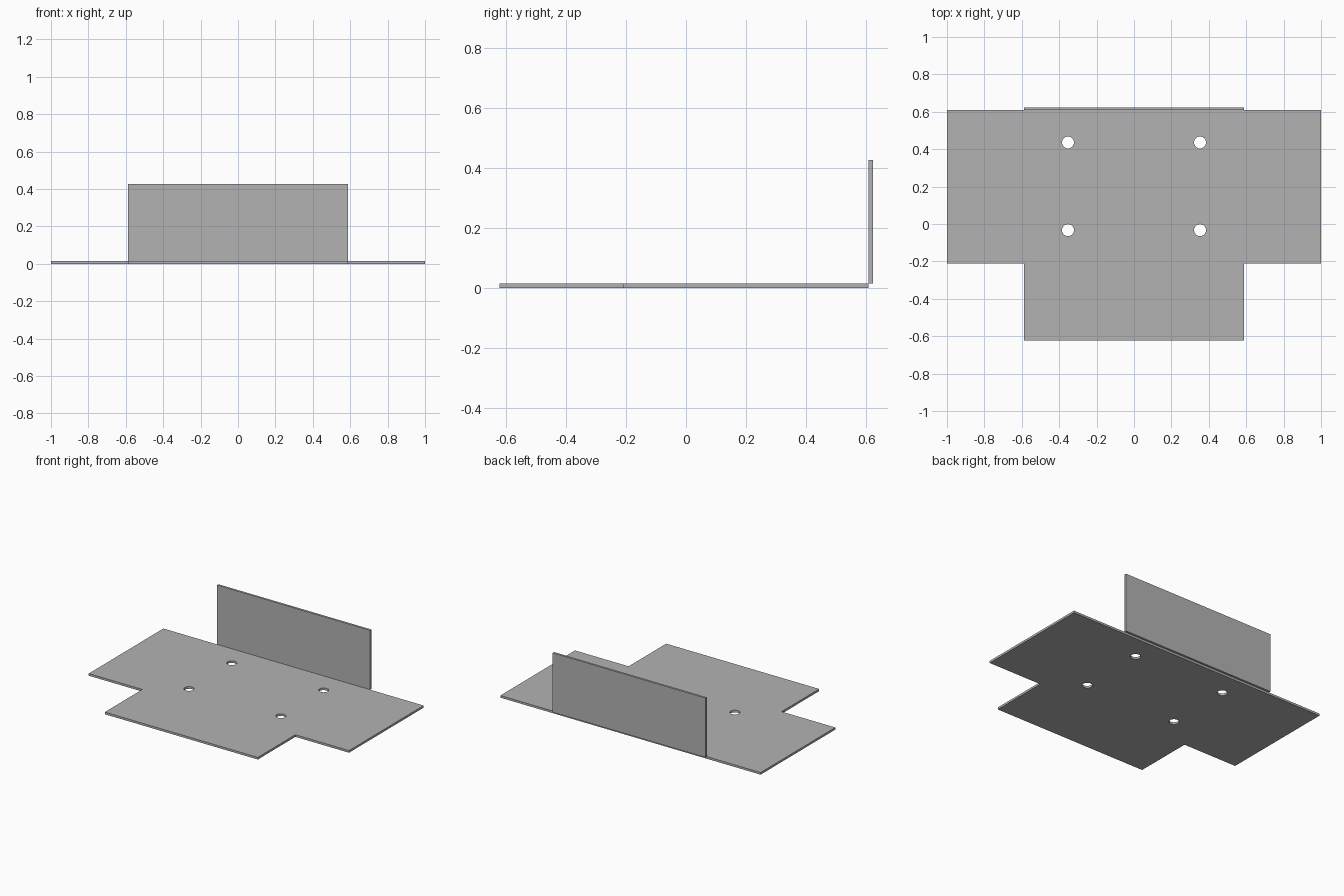
import bpy
import bmesh
import math

cube = bpy.data.objects.get("Cube")
if cube:
    bpy.data.objects.remove(cube, do_unlink=True)

THICK = 0.015
TAB_X = 0.588      # half width of the front tab and the upright panel
FRONT, STEP, BACK = -0.622, -0.21, 0.609

# Plain sheet metal grey
grey = bpy.data.materials.new("sheet_grey")
grey.use_nodes = True
color = (0.45, 0.45, 0.45, 1)
grey.diffuse_color = color
grey.node_tree.nodes["Principled BSDF"].inputs["Base Color"].default_value = color


def finish(obj):
    obj.data.materials.clear()
    obj.data.materials.append(grey)
    bpy.ops.object.select_all(action="DESELECT")
    obj.select_set(True)
    bpy.context.view_layer.objects.active = obj
    bpy.ops.object.shade_smooth_by_angle(angle=math.radians(30))


def flat_sheet(name, loops, thickness):
    """Filled outline with holes, extruded upward from z = 0."""
    curve = bpy.data.curves.new(name, "CURVE")
    curve.dimensions = "2D"
    curve.fill_mode = "BOTH"
    curve.extrude = thickness / 2
    for loop in loops:
        spline = curve.splines.new("POLY")
        spline.points.add(len(loop) - 1)
        for point, (x, y) in zip(spline.points, loop):
            point.co = (x, y, 0, 1)
        spline.use_cyclic_u = True
    obj = bpy.data.objects.new(name, curve)
    bpy.context.collection.objects.link(obj)
    bpy.ops.object.select_all(action="DESELECT")
    obj.select_set(True)
    bpy.context.view_layer.objects.active = obj
    bpy.ops.object.convert(target="MESH")
    obj = bpy.context.object

    # Weld the caps to the rim and lift onto the floor
    bm = bmesh.new()
    bm.from_mesh(obj.data)
    bmesh.ops.remove_doubles(bm, verts=bm.verts, dist=0.0001)
    bmesh.ops.translate(bm, verts=bm.verts, vec=(0, 0, thickness / 2))
    bmesh.ops.recalc_face_normals(bm, faces=bm.faces)
    bm.to_mesh(obj.data)
    bm.free()
    finish(obj)
    return obj


def circle(cx, cy, radius, count=32):
    return [(cx + radius * math.cos(math.tau * i / count),
             cy + radius * math.sin(math.tau * i / count)) for i in range(count)]


# Base plate: wide rear, narrower front tab, four mounting holes
right_half = [(TAB_X, FRONT), (TAB_X, STEP), (1, STEP), (1, BACK)]
outline = right_half + [(-x, y) for x, y in reversed(right_half)]
holes = [circle(x, y, 0.032) for x in (-0.353, 0.353) for y in (-0.033, 0.436)]
flat_sheet("base_plate", [outline] + holes, THICK)

# Upright panel standing just behind the rear edge
height = 0.412
bpy.ops.mesh.primitive_cube_add(size=1, location=(0, BACK + THICK / 2, THICK + height / 2))
panel = bpy.context.object
panel.name = "back_panel"
panel.scale = (2 * TAB_X, THICK, height)
bpy.ops.object.transform_apply(location=False, rotation=False, scale=True)
finish(panel)
